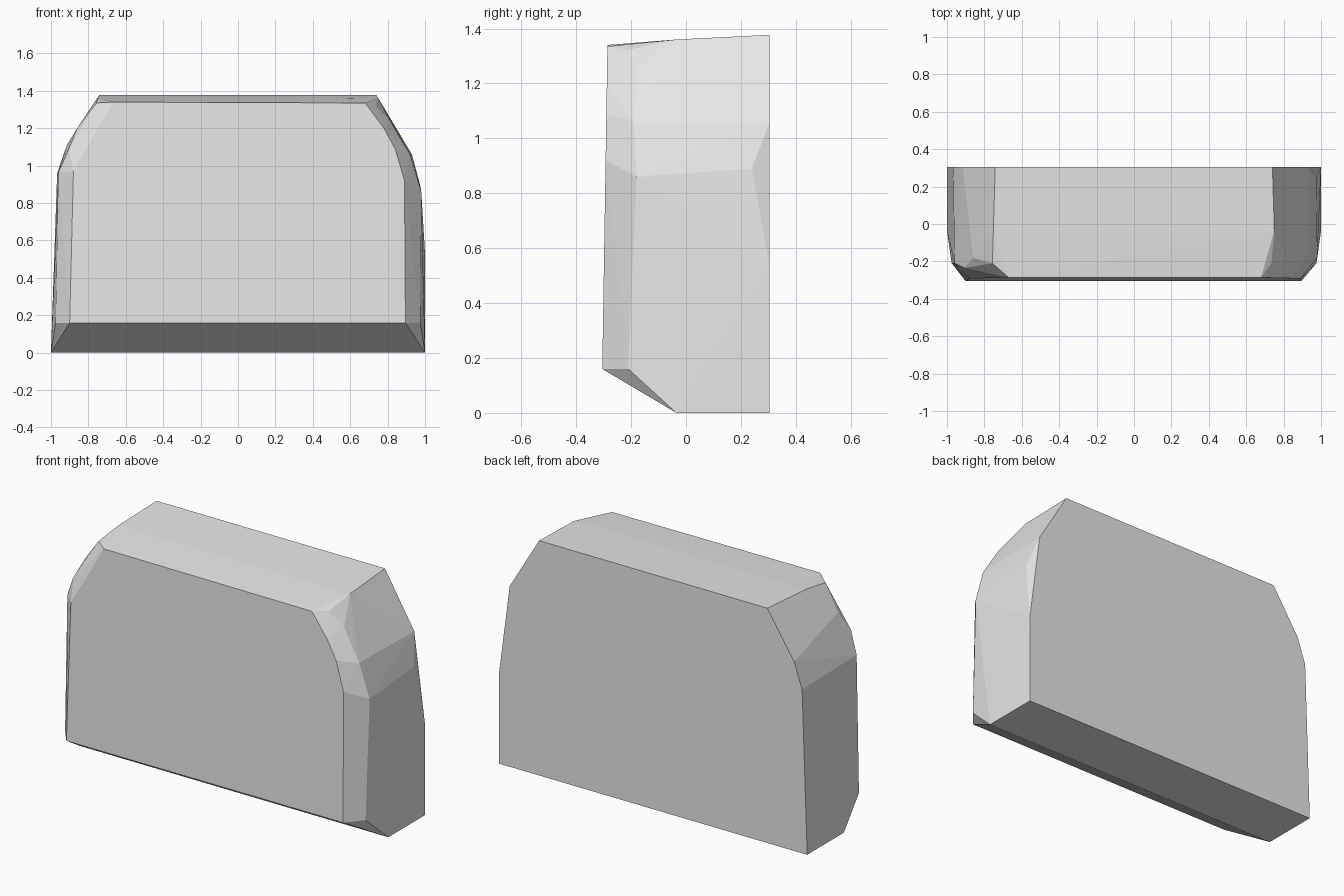
import bpy
import bmesh
from mathutils import Vector

cube = bpy.data.objects.get("Cube")
if cube:
    bpy.data.objects.remove(cube, do_unlink=True)

# Plain grey surface
grey = bpy.data.materials.new("light_grey")
grey.use_nodes = True
colour = (0.8, 0.8, 0.8, 1.0)
grey.diffuse_color = colour
grey.node_tree.nodes["Principled BSDF"].inputs["Base Color"].default_value = colour

# Flat back outline (x, z)
back_outline = [(-1, 0), (1, 0), (1, .53), (.93, 1.06), (.74, 1.377),
                (-.742, 1.377), (-.915, 1.11), (-.967, .96)]

# Slightly leaning front outline (x, z)
front_outline = [(-.9, .16), (.895, .16), (.89, .92), (.84, 1.09),
                 (.78, 1.2), (.68, 1.335), (-.67, 1.34), (-.88, .97)]

# Shoulder corners between the front and the sides (x, y, z)
shoulder = [(1, -.035, 0), (.975, -.21, .16), (.98, -.18, .86), (.975, .24, .89),
            (.92, -.19, 1.06), (.815, -.18, 1.235), (.735, -.21, 1.322), (.75, -.035, 1.36),
            (-1, -.035, 0), (-.975, -.21, .16), (-.96, -.21, .965),
            (-.905, -.235, 1.09), (-.86, -.18, 1.2), (-.757, -.21, 1.335), (-.752, -.035, 1.36)]


def front_y(z):
    return -.305 + .016 * (z - .16)


corners = [Vector((x, .305, z)) for x, z in back_outline]
corners += [Vector((x, front_y(z), z)) for x, z in front_outline]
corners += [Vector(p) for p in shoulder]

# Faceted block wrapped around the corners
bm = bmesh.new()
verts = [bm.verts.new(p) for p in corners]
hull = bmesh.ops.convex_hull(bm, input=verts)
spare = {g for g in hull["geom_interior"] + hull["geom_unused"]
         if isinstance(g, bmesh.types.BMVert)}
bmesh.ops.delete(bm, geom=list(spare), context='VERTS')
bmesh.ops.dissolve_limit(bm, angle_limit=.02, verts=bm.verts[:], edges=bm.edges[:])
bmesh.ops.recalc_face_normals(bm, faces=bm.faces[:])

mesh = bpy.data.meshes.new("faceted_block")
bm.to_mesh(mesh)
bm.free()
mesh.materials.append(grey)
block = bpy.data.objects.new("faceted_block", mesh)
bpy.context.collection.objects.link(block)
